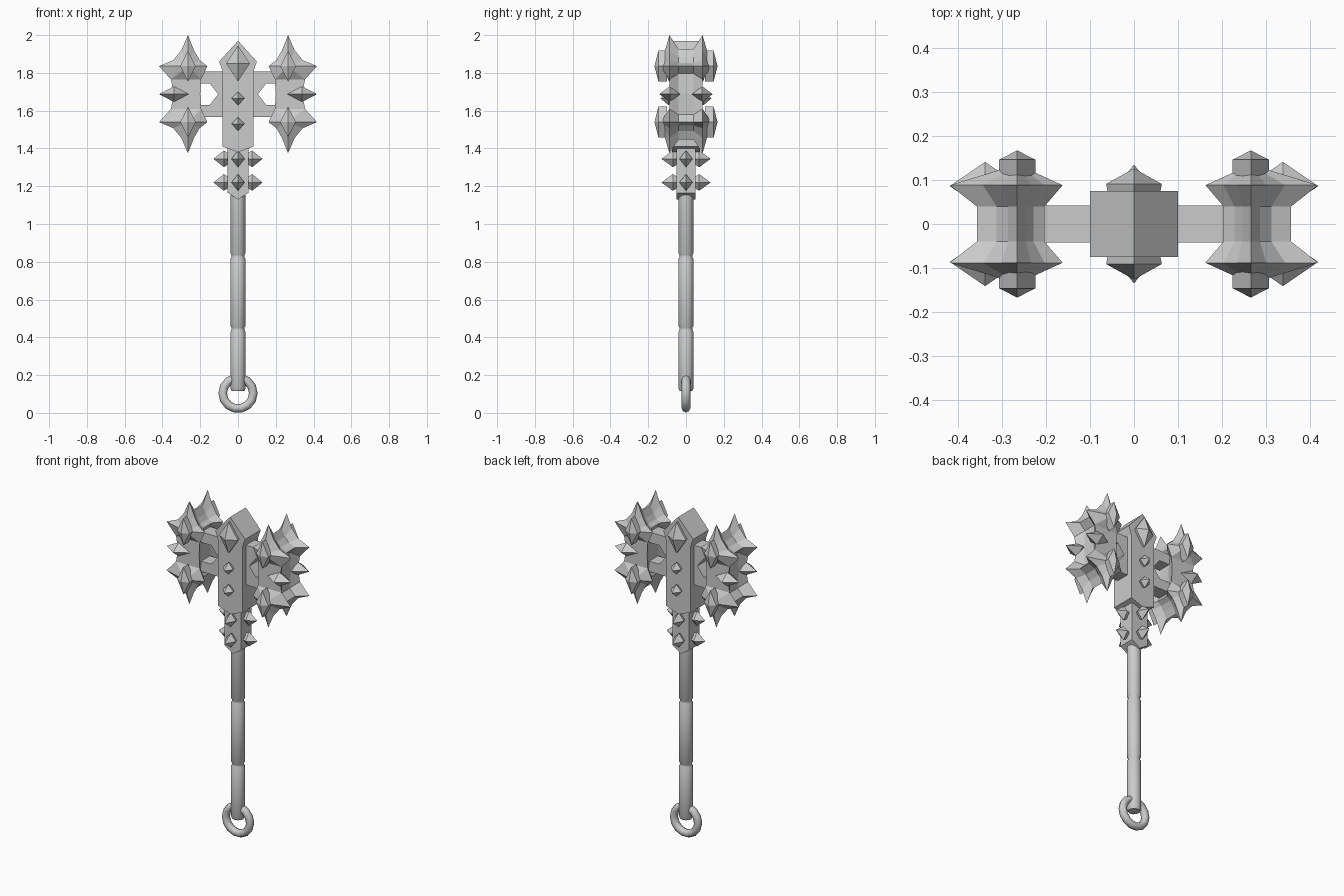
import bpy, bmesh, math
from mathutils import Vector

if "Cube" in bpy.data.objects:
    bpy.data.objects.remove(bpy.data.objects["Cube"])

ZC = 1.6875   # middle height of the hammer heads
HX = 0.265    # x of a head's centre line


def finish(name, bm, smooth=None):
    bmesh.ops.remove_doubles(bm, verts=bm.verts, dist=1e-5)
    bmesh.ops.recalc_face_normals(bm, faces=bm.faces)
    me = bpy.data.meshes.new(name)
    bm.to_mesh(me)
    bm.free()
    ob = bpy.data.objects.new(name, me)
    bpy.context.collection.objects.link(ob)
    if smooth:
        bpy.ops.object.select_all(action='DESELECT')
        ob.select_set(True)
        bpy.context.view_layer.objects.active = ob
        bpy.ops.object.shade_smooth_by_angle(angle=math.radians(smooth))
    return ob


def bridge(bm, a, b):
    for i in range(len(a)):
        j = (i + 1) % len(a)
        bm.faces.new((a[i], a[j], b[j], b[i]))


def slab(name, profile, depth):
    """Front (x, z) profile extruded symmetrically along y."""
    bm = bmesh.new()
    a, b = [[bm.verts.new((x, y, z)) for x, z in profile] for y in (-depth, depth)]
    bridge(bm, a, b)
    bm.faces.new(a)
    bm.faces.new(b)
    return finish(name, bm)


def spike(name, origin, out, rw, rz, rise, tip, taper=0.7):
    """Diamond stud: short flared base, then a four-sided point along out."""
    bm = bmesh.new()
    o, out = Vector(origin), Vector(out)
    up = Vector((0, 0, 1))
    side = out.cross(up)
    dirs = [side * rw, up * rz, -side * rw, -up * rz]
    a = [bm.verts.new(o + d * taper) for d in dirs]
    b = [bm.verts.new(o + d + out * rise) for d in dirs]
    t = bm.verts.new(o + out * tip)
    bridge(bm, a, b)
    bm.faces.new(a)
    for i in range(4):
        bm.faces.new((b[i], b[(i + 1) % 4], t))
    return finish(name, bm)


# Handle with two grooves, turned around z
prof = [(0.033, 0.115), (0.04, 0.13)]
for g in (0.445, 0.83):
    prof += [(0.04, g - 0.016), (0.034, g - 0.006), (0.034, g + 0.006), (0.04, g + 0.016)]
prof += [(0.04, 1.2)]
bm = bmesh.new()
N = 12
rings = [[bm.verts.new((r * math.cos(2 * math.pi * i / N), r * math.sin(2 * math.pi * i / N), z))
          for i in range(N)] for r, z in prof]
for a, b in zip(rings, rings[1:]):
    bridge(bm, a, b)
bm.faces.new(rings[0])
bm.faces.new(rings[-1])
finish("handle", bm, 32)

# Pommel ring
bpy.ops.mesh.primitive_torus_add(location=(0, 0, 0.104), rotation=(math.pi / 2, 0, 0),
                                 major_radius=0.081, minor_radius=0.023,
                                 major_segments=14, minor_segments=8)
bpy.context.object.name = "pommel_ring"
bpy.ops.object.shade_smooth_by_angle(angle=math.radians(50))

# Collar and central block, both with pointed undersides
slab("collar", [(-0.055, 1.165), (0, 1.13), (0.055, 1.165), (0.055, 1.42), (-0.055, 1.42)], 0.05)
slab("centre_block", [(-0.082, 1.41), (0, 1.38), (0.082, 1.41), (0.082, 1.81), (0.1, 1.86),
                      (0, 1.97), (-0.1, 1.86), (-0.082, 1.81)], 0.075)

# Collar studs on four sides
for z in (1.22, 1.345):
    for d, r in (((1, 0, 0), 0.053), ((-1, 0, 0), 0.053), ((0, 1, 0), 0.048), ((0, -1, 0), 0.048)):
        spike("collar_stud", (d[0] * r, d[1] * r, z), d, 0.035, 0.044, 0.022, 0.13 - r)

# Studs on front and back of the central block
for s in (-1, 1):
    spike("large_block_stud", (0, s * 0.073, 1.85), (0, s, 0), 0.063, 0.095, 0.018, 0.053, 0.95)
    for z in (1.53, 1.665):
        spike("small_block_stud", (0, s * 0.073, z), (0, s, 0), 0.034, 0.036, 0.02, 0.062)

# Star outline of the head's upper half: (offset from centre line, height), outer to inner
UP = [(0.075, 0), (0.09, 0.078), (0.153, 0.148), (0.078, 0.18), (0.035, 0.232), (0, 0.3125),
      (-0.032, 0.232), (-0.062, 0.18), (-0.103, 0.148), (-0.07, 0.078), (-0.065, 0)]


def waist(p):
    x, z = p
    return (x * 0.8, 0) if z == 0 else (x * 0.6, 0.148 + (z - 0.148) * 0.56)


for sx, side in ((-1, "left"), (1, "right")):
    def at(p, y, k):
        return (sx * (HX + p[0]), y, ZC + k * p[1])

    # Bracket with two arms and a pointed opening
    arm = [(0.05, 0.12), (0.23, 0.12), (0.23, 0.057), (0.15, 0.057), (0.105, 0)]
    arm += [(x, -z) for x, z in arm[-2::-1]]
    slab(side + "_bracket", [(sx * x, ZC + z) for x, z in arm], 0.042)

    # Head: narrow waist flaring to a star-shaped ridge, with raised faces
    bm = bmesh.new()
    for k in (1, -1):
        w = [[bm.verts.new(at(waist(p), y, k)) for p in UP] for y in (-0.04, 0.04)]
        for i in range(len(UP) - 1):
            bm.faces.new((w[0][i], w[0][i + 1], w[1][i + 1], w[1][i]))
        for j, s in ((0, -1), (1, 1)):
            r = [bm.verts.new(at(p, s * 0.088, k)) for p in UP]
            apex = bm.verts.new(at((0, 0.148), s * 0.135, k))
            for i in range(len(UP) - 1):
                bm.faces.new((w[j][i], w[j][i + 1], r[i + 1], r[i]))
            for i in range(1, len(UP) - 2):
                bm.faces.new((r[i], r[i + 1], apex))
            bm.faces.new((r[1], apex, r[-2]))
            bm.faces.new((r[0], r[1], r[-2], r[-1]))
    finish(side + "_head", bm)

    for s in (-1, 1):
        # Diamond bosses on the star faces
        for k in (-1, 1):
            spike(side + "_head_boss", at((0, 0.148), s * 0.1, k), (0, s, 0),
                  0.041, 0.082, 0.046, 0.067, 1.0)
        # Octahedral spike on the outer edge
        bm = bmesh.new()
        bmesh.ops.create_uvsphere(bm, u_segments=4, v_segments=2, radius=1)
        for v in bm.verts:
            v.co = Vector((v.co.x * 0.08 + sx * 0.338, v.co.y * 0.055 + s * 0.086, v.co.z * 0.042 + ZC))
        finish(side + "_edge_spike", bm)
